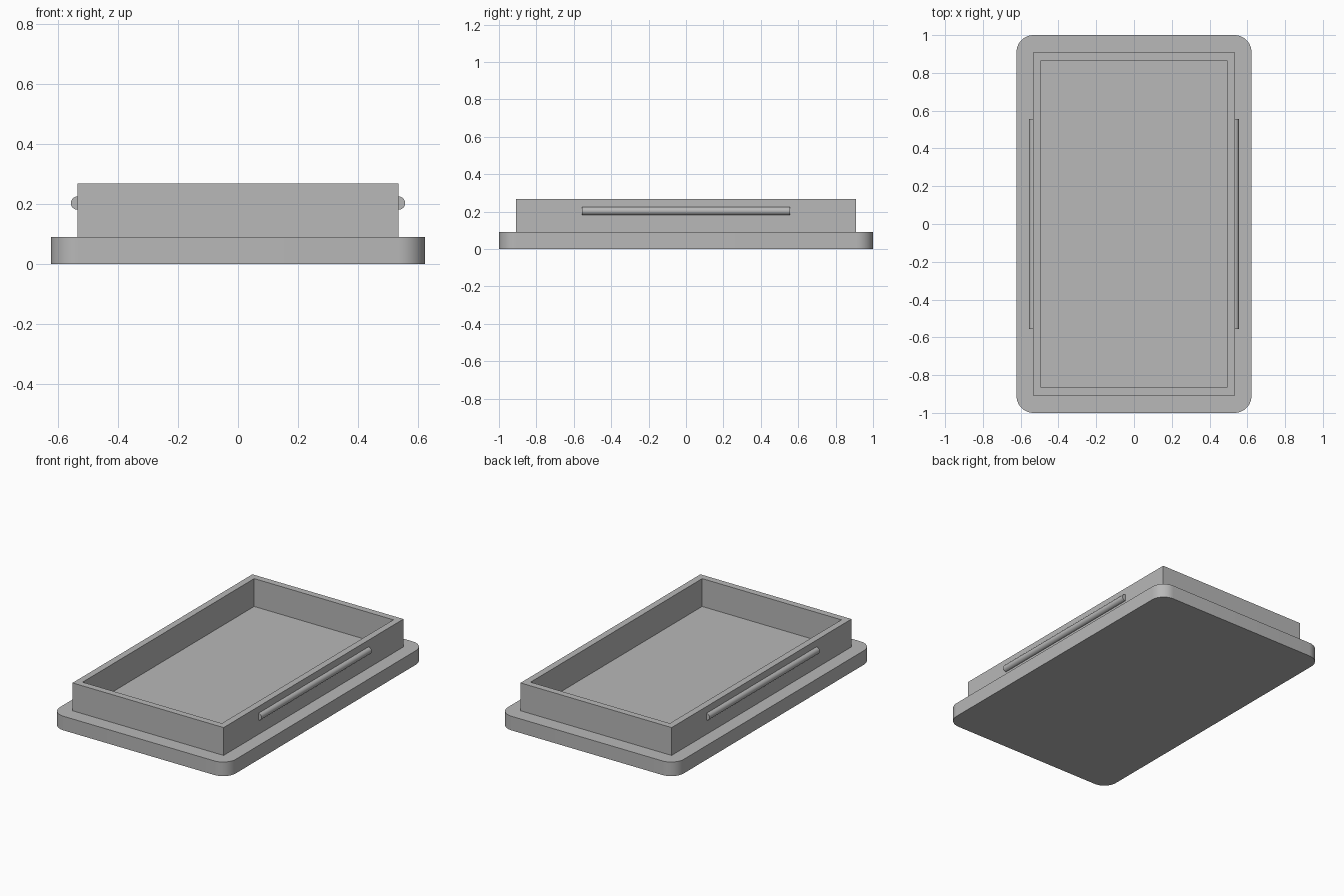
import bpy
import bmesh
from math import cos, sin, pi

if "Cube" in bpy.data.objects:
    bpy.data.objects.remove(bpy.data.objects["Cube"], do_unlink=True)

grey = bpy.data.materials.new("light grey")
grey.use_nodes = True
grey.diffuse_color = (0.48, 0.48, 0.48, 1)
grey.node_tree.nodes["Principled BSDF"].inputs["Base Color"].default_value = grey.diffuse_color

BASE_TOP, RIM_TOP = 0.09, 0.268


def finish(name, bm, smooth=False):
    bmesh.ops.recalc_face_normals(bm, faces=bm.faces)
    mesh = bpy.data.meshes.new(name)
    bm.to_mesh(mesh)
    bm.free()
    mesh.materials.append(grey)
    obj = bpy.data.objects.new(name, mesh)
    bpy.context.collection.objects.link(obj)
    if smooth:
        bpy.ops.object.select_all(action="DESELECT")
        obj.select_set(True)
        bpy.context.view_layer.objects.active = obj
        bpy.ops.object.shade_smooth_by_angle(angle=pi / 6)
    return obj


def prism(name, outline, offset):
    """Extrude a closed outline of 3D points along the offset."""
    bm = bmesh.new()
    face = bm.faces.new([bm.verts.new(p) for p in outline])
    result = bmesh.ops.extrude_face_region(bm, geom=[face], use_keep_orig=True)
    moved = [g for g in result["geom"] if isinstance(g, bmesh.types.BMVert)]
    bmesh.ops.translate(bm, verts=moved, vec=offset)
    return finish(name, bm, smooth=True)


# Base plate with rounded corners
half_x, half_y, radius, steps = 0.622, 1.0, 0.09, 12
outline = []
for corner, (sx, sy) in enumerate([(1, 1), (-1, 1), (-1, -1), (1, -1)]):
    for i in range(steps + 1):
        a = (corner + i / steps) * pi / 2
        outline.append((sx * (half_x - radius) + radius * cos(a),
                        sy * (half_y - radius) + radius * sin(a), 0))
prism("base_plate", outline, (0, 0, BASE_TOP))

# Square-cornered rim wall, open at the top
bm = bmesh.new()
loops = []
for hx, hy in [(0.534, 0.908), (0.492, 0.866)]:
    for z in (BASE_TOP, RIM_TOP):
        loops.append([bm.verts.new((sx * hx, sy * hy, z))
                      for sx, sy in [(1, 1), (-1, 1), (-1, -1), (1, -1)]])
outer_low, outer_top, inner_low, inner_top = loops
for a, b in [(outer_low, outer_top), (outer_top, inner_top), (inner_top, inner_low)]:
    for i in range(4):
        j = (i + 1) % 4
        bm.faces.new((a[i], a[j], b[j], b[i]))
finish("rim_wall", bm)

# Half-round snap ridges along both long sides
for side, name in [(1, "left_ridge"), (-1, "right_ridge")]:
    arc = [-pi / 2 + pi * i / 16 for i in range(17)]
    profile = [(side * (0.534 + 0.022 * cos(a)), -0.556, 0.203 + 0.022 * sin(a)) for a in arc]
    prism(name, profile, (0, 1.112, 0))
